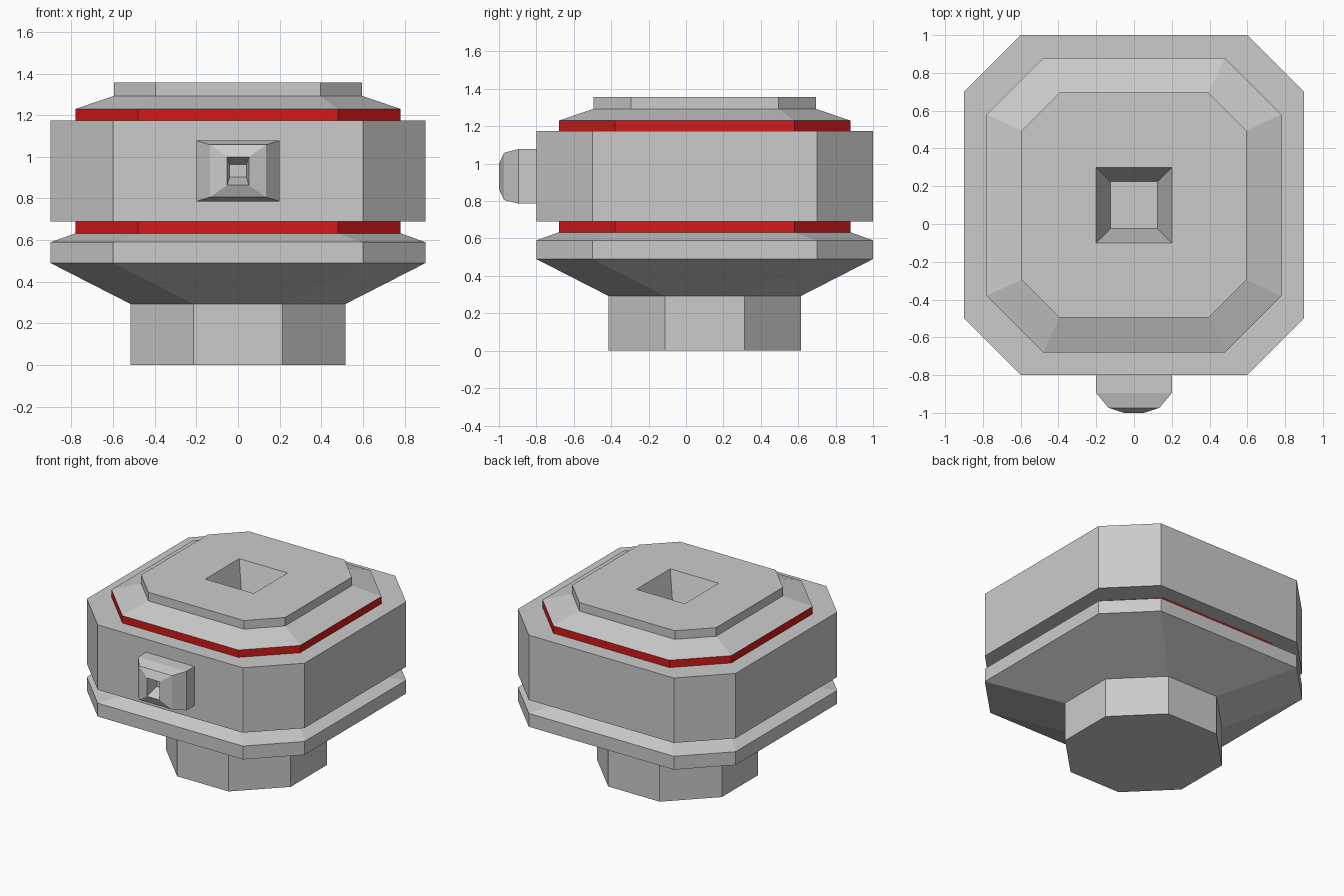
import bpy, bmesh
from math import radians

if "Cube" in bpy.data.objects:
    bpy.data.objects.remove(bpy.data.objects["Cube"])

red = bpy.data.materials.new("red")
red.diffuse_color = (0.65, 0.01, 0.01, 1)
red.use_nodes = True
red.node_tree.nodes["Principled BSDF"].inputs["Base Color"].default_value = red.diffuse_color


def ring(z, hx, hy, c):
    """Rectangle with half sizes hx, hy and corner cut c, counter-clockwise."""
    return [(hx, -hy + c, z), (hx, hy - c, z), (hx - c, hy, z), (-hx + c, hy, z),
            (-hx, hy - c, z), (-hx, -hy + c, z), (-hx + c, -hy, z), (hx - c, -hy, z)]


def loft(name, rings, start=False, end=False, location=(0, 0.1, 0), rot_x=0, mat=None):
    """Skin a stack of rings; start and end say which ends are closed."""
    bm = bmesh.new()
    loops = [[bm.verts.new(p) for p in ring(*r)] for r in rings]
    for lo, hi in zip(loops, loops[1:]):
        for i in range(8):
            j = (i + 1) % 8
            bm.faces.new((lo[i], lo[j], hi[j], hi[i]))
    if start:
        bm.faces.new(loops[0][::-1])
    if end:
        bm.faces.new(loops[-1])
    bmesh.ops.remove_doubles(bm, verts=bm.verts, dist=0.0001)
    mesh = bpy.data.meshes.new(name)
    bm.to_mesh(mesh)
    bm.free()
    obj = bpy.data.objects.new(name, mesh)
    obj.location = location
    obj.rotation_euler.x = radians(rot_x)
    if mat:
        mesh.materials.append(mat)
    bpy.context.collection.objects.link(obj)
    return obj


# Octagonal foot flaring out to the lower plate
loft("base", [(0, .515, .515, .302), (.293, .515, .515, .302), (.49, .9, .9, .3),
              (.59, .9, .9, .3), (.633, .78, .78, .3)], start=True)

# Red bands below and above the body
for name, z0, z1 in (("lower_band", .633, .69), ("upper_band", 1.175, 1.23)):
    loft(name, [(z0, .78, .78, .3), (z1, .78, .78, .3)], mat=red)

# Main body
loft("body", [(.69, .78, .78, .3), (.69, .9, .9, .3),
              (1.175, .9, .9, .3), (1.175, .78, .78, .3)])

# Stepped cap with a tapered square socket
loft("cap", [(1.23, .78, .78, .3), (1.293, .595, .595, .2), (1.357, .595, .595, .2),
             (1.357, .2, .2, 0), (1.107, .125, .125, 0)], end=True)

# Front nozzle with a small tapered hole
loft("nozzle", [(.8, .2, .146, 0), (.895, .2, .146, 0), (.973, .135, .126, 0),
                (1.0, .052, .068, 0), (.9, .04, .03, 0)],
     end=True, location=(0, 0, .932), rot_x=90)
